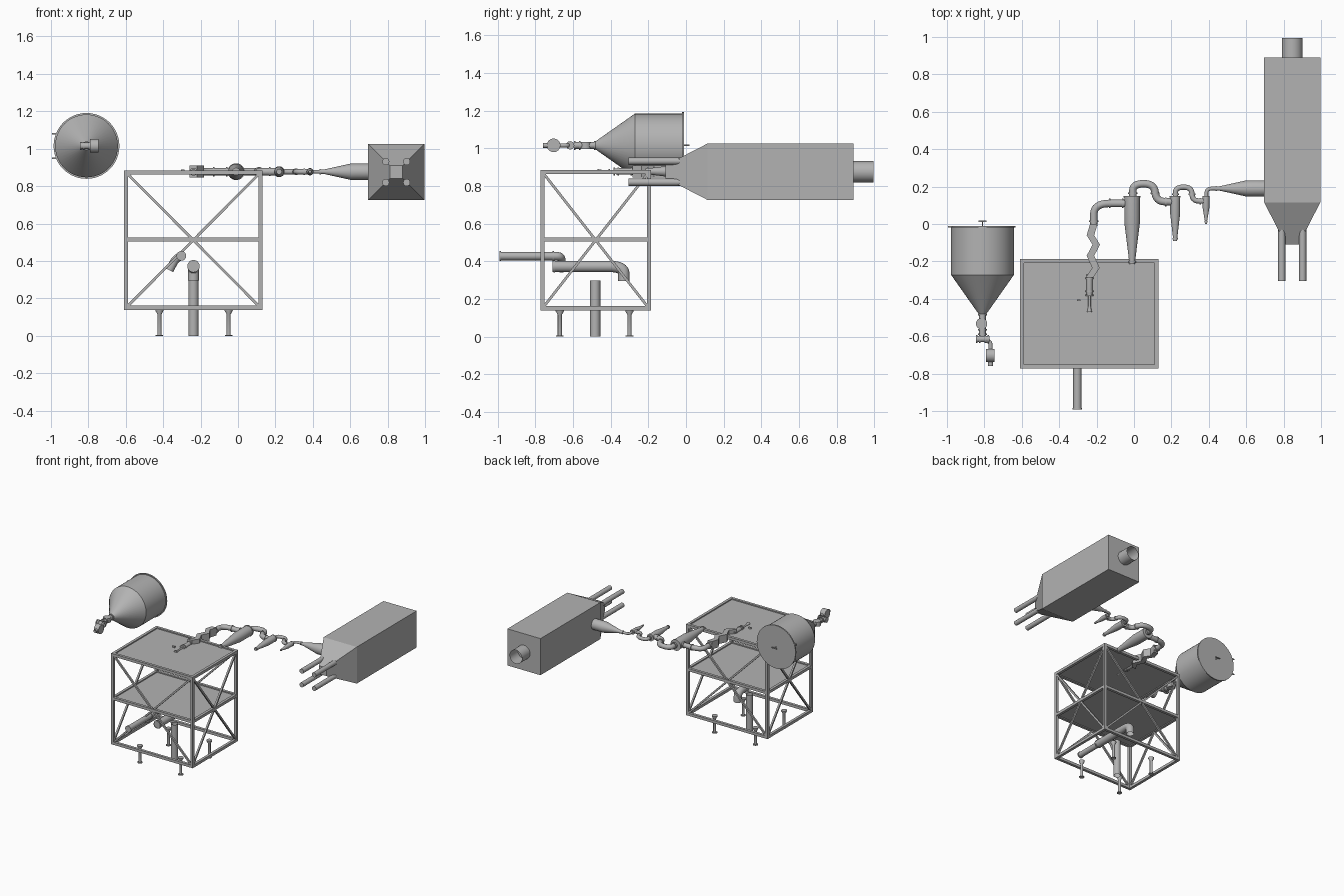
import bpy, bmesh, math
from mathutils import Vector

if "Cube" in bpy.data.objects:
    bpy.data.objects.remove(bpy.data.objects["Cube"])

steel = bpy.data.materials.new("grey_steel")
steel.diffuse_color = (0.45, 0.45, 0.45, 1)
steel.use_nodes = True
steel.node_tree.nodes["Principled BSDF"].inputs["Base Color"].default_value = steel.diffuse_color


def finish(name, bm, smooth=True):
    bmesh.ops.recalc_face_normals(bm, faces=bm.faces)
    me = bpy.data.meshes.new(name)
    bm.to_mesh(me)
    bm.free()
    ob = bpy.data.objects.new(name, me)
    bpy.context.collection.objects.link(ob)
    me.materials.append(steel)
    if smooth:
        bpy.ops.object.select_all(action='DESELECT')
        ob.select_set(True)
        bpy.context.view_layer.objects.active = ob
        bpy.ops.object.shade_smooth_by_angle(angle=math.radians(35))
    return ob


def skin(bm, rings, caps):
    """Bridge successive vertex rings, optionally closing both ends."""
    rings = [[bm.verts.new(p) for p in r] for r in rings]
    n = len(rings[0])
    for a, b in zip(rings, rings[1:]):
        for i in range(n):
            j = (i + 1) % n
            bm.faces.new((a[i], a[j], b[j], b[i]))
    if caps:
        bm.faces.new(rings[0])
        bm.faces.new(rings[-1])


def lathe(name, origin, axis, profile, caps=True, seg=32):
    """Revolve (distance, radius) pairs around an axis."""
    q = Vector(axis).to_track_quat('Z', 'Y')
    rings = []
    for d, r in profile:
        rings.append([Vector(origin) + q @ Vector((r * math.cos(t), r * math.sin(t), d))
                      for t in (2 * math.pi * i / seg for i in range(seg))])
    bm = bmesh.new()
    skin(bm, rings, caps)
    return finish(name, bm)


def box(name, a, b):
    a, b = Vector(a), Vector(b)
    rect = [(a.x, a.y), (b.x, a.y), (b.x, b.y), (a.x, b.y)]
    bm = bmesh.new()
    skin(bm, [[(x, y, z) for x, y in rect] for z in (a.z, b.z)], True)
    return finish(name, bm, False)


def beam(name, a, b, w):
    """Square bar between two points."""
    a, b = Vector(a), Vector(b)
    q = (b - a).to_track_quat('Z', 'Y')
    h = w / 2
    sq = [q @ Vector((x, y, 0)) for x, y in ((-h, -h), (h, -h), (h, h), (-h, h))]
    bm = bmesh.new()
    skin(bm, [[p + v for v in sq] for p in (a, b)], True)
    return finish(name, bm, False)


def loft(name, sections):
    """Rectangular duct along y: (x, y, z, half width, half height)."""
    bm = bmesh.new()
    skin(bm, [[(x - w, y, z - h), (x + w, y, z - h), (x + w, y, z + h), (x - w, y, z + h)]
              for x, y, z, w, h in sections], True)
    return finish(name, bm, False)


def pipe(name, pts, r, bend=0.05, seg=20):
    """Round open pipe through waypoints with rounded corners."""
    pts = [Vector(p) for p in pts]
    path = [pts[0]]
    for p0, p1, p2 in zip(pts, pts[1:], pts[2:]):
        a = p1 + (p0 - p1).normalized() * min(bend, (p0 - p1).length * 0.49)
        b = p1 + (p2 - p1).normalized() * min(bend, (p2 - p1).length * 0.49)
        for k in range(9):
            t = k / 8
            path.append(a * (1 - t) ** 2 + p1 * 2 * t * (1 - t) + b * t * t)
    path.append(pts[-1])
    rings, q, last = [], None, None
    for i, p in enumerate(path):
        d = (path[min(i + 1, len(path) - 1)] - path[max(i - 1, 0)]).normalized()
        q = d.to_track_quat('Z', 'Y') if q is None else last.rotation_difference(d) @ q
        last = d
        rings.append([p + q @ Vector((r * math.cos(t), r * math.sin(t), 0))
                      for t in (2 * math.pi * k / seg for k in range(seg))])
    bm = bmesh.new()
    skin(bm, rings, False)
    return finish(name, bm)


def flange(name, p, axis, r):
    lathe(name, Vector(p) - Vector(axis) * 0.004, axis, [(0, r), (0.008, r)], seg=24)


# Support frame: posts, rails, decks and cross braces
X0, X1, Y0, Y1 = -0.598, 0.12, -0.762, -0.197
Z0, ZM, Z1 = 0.15, 0.515, 0.873
W = 0.022
for x in (X0, X1):
    for y in (Y0, Y1):
        beam("frame_post", (x, y, Z0 - W / 2), (x, y, Z1 + W / 2), W)
for z in (Z0, ZM, Z1):
    for y in (Y0, Y1):
        beam("frame_rail_long", (X0, y, z), (X1, y, z), W)
    for x in (X0, X1):
        beam("frame_rail_short", (x, Y0, z), (x, Y1, z), W)
for z in (ZM, Z1):
    box("deck_plate", (X0, Y0, z - 0.004), (X1, Y1, z + 0.002))
for y in (Y0, Y1):
    beam("cross_brace", (X0, y, Z0), (X1, y, Z1), 0.014)
    beam("cross_brace", (X1, y, Z0), (X0, y, Z1), 0.014)
for x in (X0, X1):
    beam("cross_brace", (x, Y0, Z0), (x, Y1, Z1), 0.014)
    beam("cross_brace", (x, Y1, Z0), (x, Y0, Z1), 0.014)

# Free-standing legs under the frame
for x in (-0.42, -0.05):
    for y in (-0.67, -0.30):
        lathe("support_leg", (x, y, 0), (0, 0, 1),
              [(0, 0.02), (0.005, 0.02), (0.005, 0.011), (0.115, 0.011),
               (0.135, 0.022), (0.142, 0.022)], seg=16)

# Pipes inside the frame
pipe("riser_pipe", [(-0.238, -0.482, 0), (-0.238, -0.482, 0.297)], 0.027)
pipe("elbow_pipe", [(-0.238, -0.71, 0.372), (-0.238, -0.33, 0.372),
                    (-0.238, -0.33, 0.295)], 0.03, 0.075)
flange("elbow_pipe_flange", (-0.238, -0.70, 0.372), (0, 1, 0), 0.033)
pipe("burner_pipe", [(-0.303, -0.99, 0.427), (-0.303, -0.705, 0.427)], 0.022)
pipe("burner_elbow", [(-0.303, -0.71, 0.427), (-0.303, -0.67, 0.427),
                      (-0.335, -0.66, 0.41), (-0.366, -0.66, 0.35)], 0.022, 0.04)
for y in (-0.987, -0.705):
    flange("burner_flange", (-0.303, y, 0.427), (0, 1, 0), 0.026)

# Feed hopper lying along y
HX, HZ = -0.81, 1.015
lathe("hopper", (HX, -0.01, HZ), (0, -1, 0),
      [(0, 0.176), (0.01, 0.176), (0.01, 0.168), (0.262, 0.168), (0.475, 0.018), (0.585, 0.018)], seg=48)
lathe("lid_handle_stem", (HX, -0.01, HZ), (0, 1, 0), [(0, 0.004), (0.027, 0.004)], seg=10)
beam("lid_handle_bar", (HX - 0.022, 0.015, HZ), (HX + 0.022, 0.015, HZ), 0.007)
for z in (0.95, 1.08):
    beam("lid_clamp", (-0.995, -0.014, z), (-0.95, -0.014, z), 0.008)
for y in (-0.485, -0.565, -0.59):
    flange("hopper_neck_flange", (HX, y, HZ), (0, 1, 0), 0.024)
lathe("valve_body", (HX - 0.005, -0.533, HZ - 0.018), (0, 0, 1), [(0, 0.03), (0.036, 0.03)])
lathe("feed_screw", (-0.845, -0.615, HZ), (1, 0, 0), [(0, 0.017), (0.072, 0.017)], seg=20)
for x in (-0.842, -0.825, -0.795, -0.778):
    flange("feed_screw_flange", (x, -0.615, HZ), (1, 0, 0), 0.022)
pipe("feed_elbow", [(-0.79, -0.625, HZ), (-0.767, -0.63, HZ), (-0.767, -0.68, HZ)], 0.011, 0.02)
lathe("blower_casing", (-0.79, -0.703, HZ), (1, 0, 0), [(0, 0.036), (0.043, 0.036)])
pipe("blower_inlet", [(-0.767, -0.73, HZ), (-0.767, -0.758, HZ)], 0.013)

# Jet nozzle and zigzag duct on the top deck
Z = 0.877
lathe("jet_nozzle", (-0.238, -0.27, Z), (0, -1, 0),
      [(0, 0.017), (0.09, 0.017), (0.11, 0.014), (0.115, 0.007), (0.17, 0.007), (0.2, 0.013)], seg=20)
for y in (-0.29, -0.36, -0.38):
    flange("nozzle_flange", (-0.238, y, Z), (0, 1, 0), 0.021)
zig = [(-0.215, 0.0), (-0.233, -0.06), (-0.202, -0.11), (-0.233, -0.17), (-0.203, -0.235), (-0.238, -0.285)]
loft("zigzag_duct", [(x, y, Z, 0.02, 0.032) for x, y in zig])
box("nozzle_port", (-0.305, -0.412, Z - 0.002), (-0.285, -0.404, Z + 0.012))

# Three cyclones in line: x, body radius, cone tip y, tip radius
for x, r, tip, rt in ((-0.01, 0.042, -0.215, 0.016), (0.22, 0.027, -0.092, 0.011), (0.385, 0.018, 0.0, 0.006)):
    body = 0.145 - r * 3.2
    lathe("cyclone", (x, 0.145, Z), (0, -1, 0),
          [(0, r), (0.145 - body, r), (0.13 - tip, rt), (0.145 - tip, rt)])
    flange("cyclone_top_flange", (x, 0.145, Z), (0, 1, 0), r * 1.08)
    flange("cyclone_tip_flange", (x, tip + 0.012, Z), (0, 1, 0), rt * 1.35)

# Pipes linking the duct, cyclones and filter
links = [
    (0.02, [(-0.215, -0.01), (-0.215, 0.11), (-0.04, 0.11)], 0.09),
    (0.02, [(-0.006, 0.14), (-0.006, 0.215), (0.108, 0.215), (0.118, 0.122), (0.205, 0.118)], 0.06),
    (0.014, [(0.222, 0.14), (0.222, 0.197), (0.308, 0.197), (0.312, 0.125), (0.375, 0.122)], 0.045),
    (0.01, [(0.387, 0.14), (0.387, 0.19), (0.46, 0.19)], 0.035),
]
for r, pts, bend in links:
    pipe("link_pipe", [(x, y, Z) for x, y in pts], r, bend)
for x, y, ax, r in ((-0.215, 0.015, (0, 1, 0), 0.025), (-0.13, 0.11, (1, 0, 0), 0.025),
                    (-0.06, 0.11, (1, 0, 0), 0.025), (-0.006, 0.165, (0, 1, 0), 0.025),
                    (0.112, 0.165, (0, 1, 0), 0.025), (0.17, 0.118, (1, 0, 0), 0.024),
                    (0.222, 0.16, (0, 1, 0), 0.018), (0.31, 0.16, (0, 1, 0), 0.018),
                    (0.355, 0.122, (1, 0, 0), 0.017), (0.44, 0.19, (1, 0, 0), 0.014)):
    flange("link_flange", (x, y, Z), ax, r)
lathe("filter_inlet_cone", (0.44, 0.19, Z), (1, 0, 0),
      [(0, 0.011), (0.02, 0.012), (0.16, 0.043), (0.26, 0.043)])

# Bag filter: box with tapered end, outlet and four legs
FX, FZ = 0.846, 0.875
loft("filter_housing", [(FX, -0.11, FZ, 0.034, 0.034), (FX, 0.115, FZ, 0.15, 0.15),
                        (FX, 0.89, FZ, 0.15, 0.15)])
pipe("filter_outlet", [(FX, 0.885, FZ), (FX, 0.995, FZ)], 0.056, seg=32)
for sx in (-1, 1):
    for sz in (-1, 1):
        lathe("filter_leg", (FX + sx * 0.056, -0.305, FZ + sz * 0.056), (0, 1, 0),
              [(0, 0.019), (0.34, 0.019)], seg=20)
